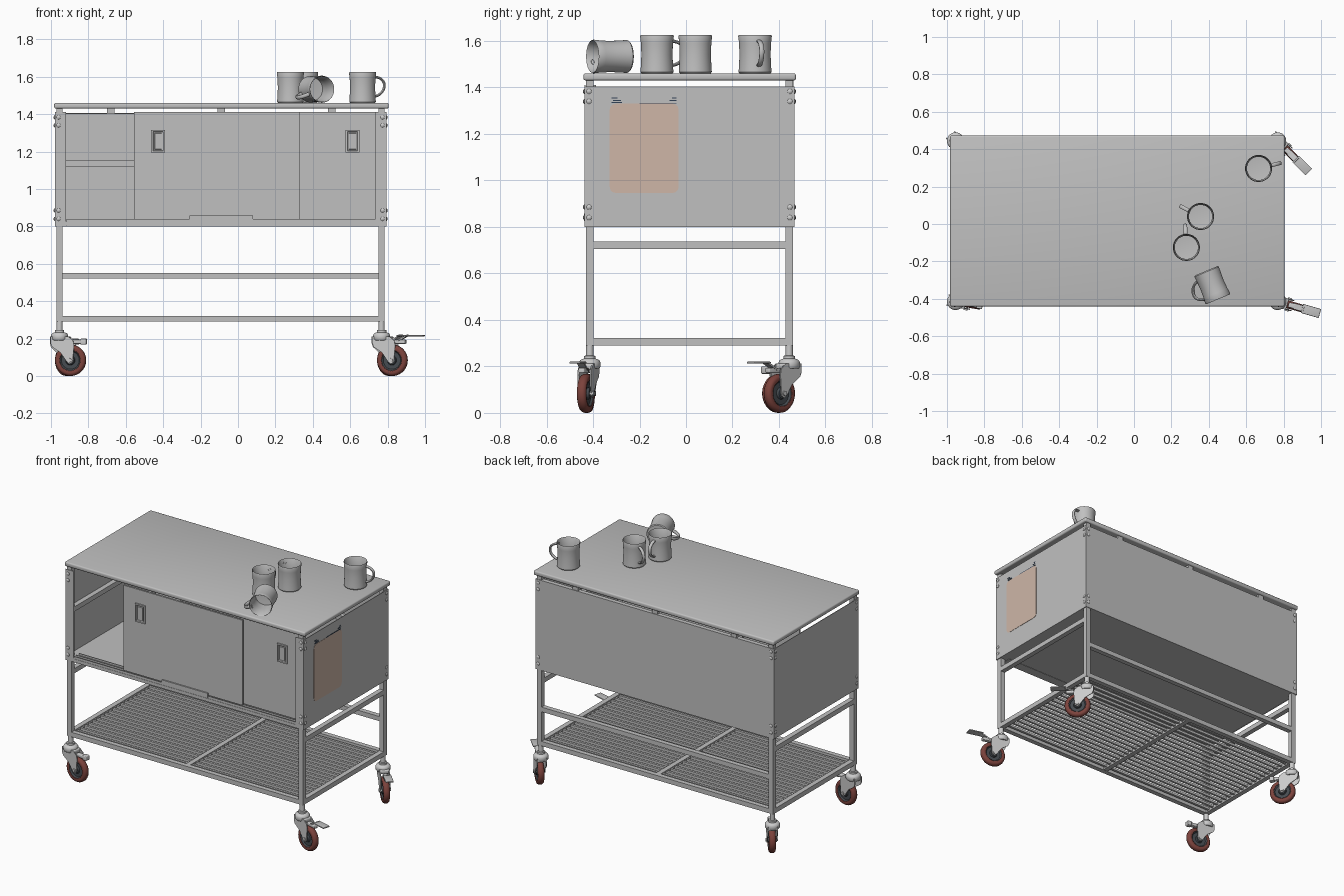
import bpy, bmesh, math
from mathutils import Matrix, Vector

if "Cube" in bpy.data.objects:
    bpy.data.objects.remove(bpy.data.objects["Cube"])

def mat(name, rgb):
    m = bpy.data.materials.new(name)
    m.diffuse_color = (*rgb, 1)
    m.use_nodes = True
    m.node_tree.nodes["Principled BSDF"].inputs["Base Color"].default_value = m.diffuse_color
    return m

STEEL = mat("steel grey", (0.53, 0.53, 0.53))
LIGHT = mat("cast light grey", (0.60, 0.60, 0.60))
TYRE = mat("red brown tyre", (0.20, 0.055, 0.045))
HUB = mat("dark hub", (0.06, 0.07, 0.08))
PEACH = mat("pale orange", (0.62, 0.47, 0.39))
INK = mat("dark blue marks", (0.03, 0.05, 0.09))
T = Matrix.Translation

def finish(name, bm, m, M=Matrix(), smooth=False):
    bmesh.ops.recalc_face_normals(bm, faces=bm.faces)
    me = bpy.data.meshes.new(name)
    bm.to_mesh(me)
    bm.free()
    me.transform(M)
    me.materials.append(m)
    o = bpy.data.objects.new(name, me)
    bpy.context.collection.objects.link(o)
    if smooth:
        bpy.ops.object.select_all(action='DESELECT')
        o.select_set(True)
        bpy.context.view_layer.objects.active = o
        bpy.ops.object.shade_smooth_by_angle(angle=math.radians(40))
    return o

def box(name, x0, x1, y0, y1, z0, z1, m=STEEL, M=Matrix(), bevel=0, axis=None):
    bm = bmesh.new()
    bmesh.ops.create_cube(bm, size=1, matrix=T(((x0+x1)/2, (y0+y1)/2, (z0+z1)/2))
                          @ Matrix.Diagonal((x1-x0, y1-y0, z1-z0, 1)))
    if bevel:
        edges = [e for e in bm.edges if axis is None or
                 abs((e.verts[0].co - e.verts[1].co).normalized()[axis]) > .9]
        bmesh.ops.bevel(bm, geom=edges, offset=bevel, segments=3, affect='EDGES', profile=.5)
    return finish(name, bm, m, M, bool(bevel))

def lathe_into(bm, prof, n=32, loop=False):
    rings = [[bm.verts.new((r*math.cos(2*math.pi*i/n), r*math.sin(2*math.pi*i/n), z))
              for i in range(n)] for r, z in prof]
    for a, b in zip(rings, rings[1:] + (rings[:1] if loop else [])):
        for i in range(n):
            j = (i+1) % n
            bm.faces.new((a[i], a[j], b[j], b[i]))
    bmesh.ops.remove_doubles(bm, verts=bm.verts, dist=1e-5)

def lathe(name, prof, m, M=Matrix(), n=32, loop=False):
    bm = bmesh.new()
    lathe_into(bm, prof, n, loop)
    return finish(name, bm, m, M, True)

CX, CY = -0.093, 0.015          # centre of the frame
HX, HY, LEG = 0.861, 0.429, 0.0165
L, R, F, B = CX-HX, CX+HX, CY-HY, CY+HY
OX, OF, OB = 0.886, -0.436, 0.466   # cabinet skin

# table top
box("table_top", -.983, .805, -.441, .473, 1.43, 1.46, bevel=.009)

# legs, side rails, lower frame
for sx, x in (("left", L), ("right", R)):
    for sy, y in (("front", F), ("back", B)):
        box(f"{sy}_{sx}_leg", x-LEG, x+LEG, y-LEG, y+LEG, .29, 1.432)
    for nm, z in (("lower", .29), ("middle", .705), ("cabinet", 1.12)):
        box(f"{sx}_{nm}_rail", x-LEG, x+LEG, F, B, z, z+.032)
for nm, y, z in (("front_lower", F, .29), ("back_lower", B, .29),
                 ("back_middle", B, .52), ("back_cabinet", B, 1.12)):
    box(nm+"_rail", L, R, y-LEG, y+LEG, z, z+.031)
box("rack_crossbar", CX-LEG, CX+LEG, F, B, .291, .319)

# slatted rack
for i in range(19):
    y = F + (B-F)*(i+1)/20
    box("rack_slat", L, R, y-.008, y+.008, .299, .315)

# cabinet skin with folded corner flanges
for s, nm in ((-1, "left"), (1, "right")):
    xo = CX + s*OX
    a, b = sorted((xo, xo - s*.004))
    box(nm+"_side_panel", a, b, OF, OB, .80, 1.405)
    a, b = sorted((xo, xo - s*.059))
    box(nm+"_front_flange", a, b, OF, OF+.004, .80, 1.41)
    for z in (.84, .885, 1.34, 1.383):
        bolt = [(0, .007), (.006, .006), (.011, .002), (.011, -.002)]
        for y in (F-.003, B+.003):
            lathe("side_bolt", bolt, LIGHT, T((xo, y, z)) @ Matrix.Rotation(s*math.pi/2, 4, 'Y'), 12)
        for y, q in ((OF, 1), (OB, -1)):
            lathe("end_bolt", bolt, LIGHT, T((CX+s*.866, y, z))
                  @ Matrix.Rotation(q*math.pi/2, 4, 'X'), 12)
box("back_panel", CX-OX, CX+OX, OB-.004, OB, .80, 1.405)
box("back_panel_lip", L, R, OB-.03, OB, 1.401, 1.405)
box("cabinet_floor", CX-OX+.004, CX+OX-.004, OF+.004, OB-.004, .802, .826)
box("door_track_lower", -.917, .735, OF, -.372, .80, .822)
for y in (OF+.002, -.41, -.38):
    box("door_track_rib", -.917, .735, y, y+.004, .82, .838)
box("door_stop", -.26, .08, OF-.003, OF+.006, .826, .858)
for x in (-.68, -.09, .5):
    box("top_bracket", x-.02, x+.02, OB-.03, OB-.004, 1.40, 1.432)

# sliding doors with recessed pulls
def pull(x, y):
    bm = bmesh.new()
    bmesh.ops.create_cube(bm, size=1, matrix=T((x, y, 1.255)) @ Matrix.Diagonal((.074, .012, .122, 1)))
    face = min(bm.faces, key=lambda f: f.calc_center_median().y)
    for thick, depth in ((.014, 0), (.003, -.009), (.008, 0), (.002, .006)):
        bmesh.ops.inset_individual(bm, faces=[face], thickness=thick, depth=depth)
    finish("door_pull", bm, STEEL)

box("large_sliding_door", -.555, .33, -.424, -.412, .838, 1.41)
box("rear_sliding_door", -.15, .745, -.400, -.388, .838, 1.41)
pull(-.427, -.427)
pull(.612, -.403)

# coloured plate and small marks on the right side
xo = CX+OX
box("side_sticker", xo-.002, xo+.002, -.328, -.032, .946, 1.33, PEACH, bevel=.025, axis=0)
for y0, y1, z in ((-.32, -.275, 1.334), (-.315, -.28, 1.342), (-.32, -.295, 1.352),
                  (-.2, -.04, 1.33), (-.07, -.04, 1.342), (-.06, -.04, 1.353)):
    box("side_mark", xo-.002, xo+.002, y0, y1, z, z+.004, INK)

# swivel casters; local x points along the trailing wheel
def caster(pre, x, y, deg, long_pedal):
    M = T((x, y, 0)) @ Matrix.Rotation(math.radians(deg), 4, 'Z')
    W = M @ T((.06, 0, .084)) @ Matrix.Rotation(math.pi/2, 4, 'X')
    lathe(pre+"_caster_stem", [(0, .225), (.025, .225), (.025, .245), (.016, .247),
                               (.016, .292), (0, .292)], LIGHT, M, 20)
    lathe(pre+"_swivel_housing", [(0, .19), (.04, .19), (.046, .198), (.046, .218),
                                  (.04, .228), (.024, .234), (0, .234)], LIGHT, M)
    lathe(pre+"_tyre", [(.055, -.018), (.068, -.021), (.077, -.018), (.083, -.009), (.084, 0),
                        (.083, .009), (.077, .018), (.068, .021), (.055, .018)], TYRE, W, 40, True)
    lathe(pre+"_wheel_hub", [(0, -.02), (.022, -.02), (.026, -.009), (.048, -.009), (.057, -.019),
                             (.057, .019), (.048, .009), (.026, .009), (.022, .02), (0, .02)], HUB, W)
    lathe(pre+"_axle", [(0, -.037), (.011, -.037), (.011, .037), (0, .037)], LIGHT, W, 12)
    outline = [(-.044, .212), (.05, .212), (.078, .19), (.084, .165), (.076, .075), (.06, .064),
               (.045, .075), (.01, .125), (-.035, .155), (-.044, .175)]
    for s in (-1, 1):
        bm = bmesh.new()
        f = bm.faces.new([bm.verts.new((u, s*.025, z)) for u, z in outline])
        ext = bmesh.ops.extrude_face_region(bm, geom=[f])
        bmesh.ops.translate(bm, vec=(0, s*.006, 0),
                            verts=[v for v in ext["geom"] if isinstance(v, bmesh.types.BMVert)])
        finish(pre+"_fork_side", bm, LIGHT, M)
    box(pre+"_fork_crown", -.04, .055, -.03, .03, .185, .212, LIGHT, M, .008)
    box(pre+"_brake_arm", .06, .135, -.014, .014, .172, .194, LIGHT, M, .005)
    if long_pedal:
        tilt = M @ T((.085, 0, .185)) @ Matrix.Rotation(math.radians(-28), 4, 'Y')
        box(pre+"_brake_link", 0, .07, -.016, .016, -.004, .004, STEEL, tilt)
        box(pre+"_brake_pedal", .135, .235, -.025, .025, .212, .22, STEEL, M, .003)
    else:
        box(pre+"_brake_pedal", .115, .146, -.017, .017, .168, .2, LIGHT, M, .005)

caster("front_left", L, F, -10, False)
caster("back_left", L, B, -50, False)
caster("front_right", R, F, -16, True)
caster("back_right", R, B, -45, True)

# mugs
def mug(name, M):
    bm = bmesh.new()
    lathe_into(bm, [(0, 0), (.066, 0), (.071, .006), (.0695, .03), (.067, .08), (.069, .13),
                    (.0725, .16), (.0705, .165), (.067, .16), (.062, .08), (.064, .018), (0, .012)], 40)
    rings = []
    for i in range(17):
        t = math.pi*i/16
        c = Vector((.063 + .057*math.sin(t)*(1 + .12*math.cos(t)), 0, .087 + .052*math.cos(t)))
        n = Vector((math.sin(t), 0, math.cos(t)))
        rings.append([bm.verts.new(c + n*.007*math.cos(a) + Vector((0, .011*math.sin(a), 0)))
                      for a in (2*math.pi*k/10 for k in range(10))])
    for a, b in zip(rings, rings[1:]):
        for k in range(10):
            j = (k+1) % 10
            bm.faces.new((a[k], a[j], b[j], b[k]))
    finish(name, bm, STEEL, M, True)

for i, (x, y, deg) in enumerate(((.666, .297, 14), (.356, .04, 153), (.28, -.125, 93))):
    mug(f"standing_mug_{i+1}", T((x, y, 1.46)) @ Matrix.Rotation(math.radians(deg), 4, 'Z'))
# tipped mug: axis turned towards the front, handle out to the left
axis = Vector((.385, -.923, 0))
side = Vector((-.923*.93, -.385*.93, -.37)).normalized()
third = axis.cross(side)
rot = Matrix((side, third, axis)).transposed().to_4x4()
mug("tipped_mug", T((.386, -.25, 1.533)) @ rot)
